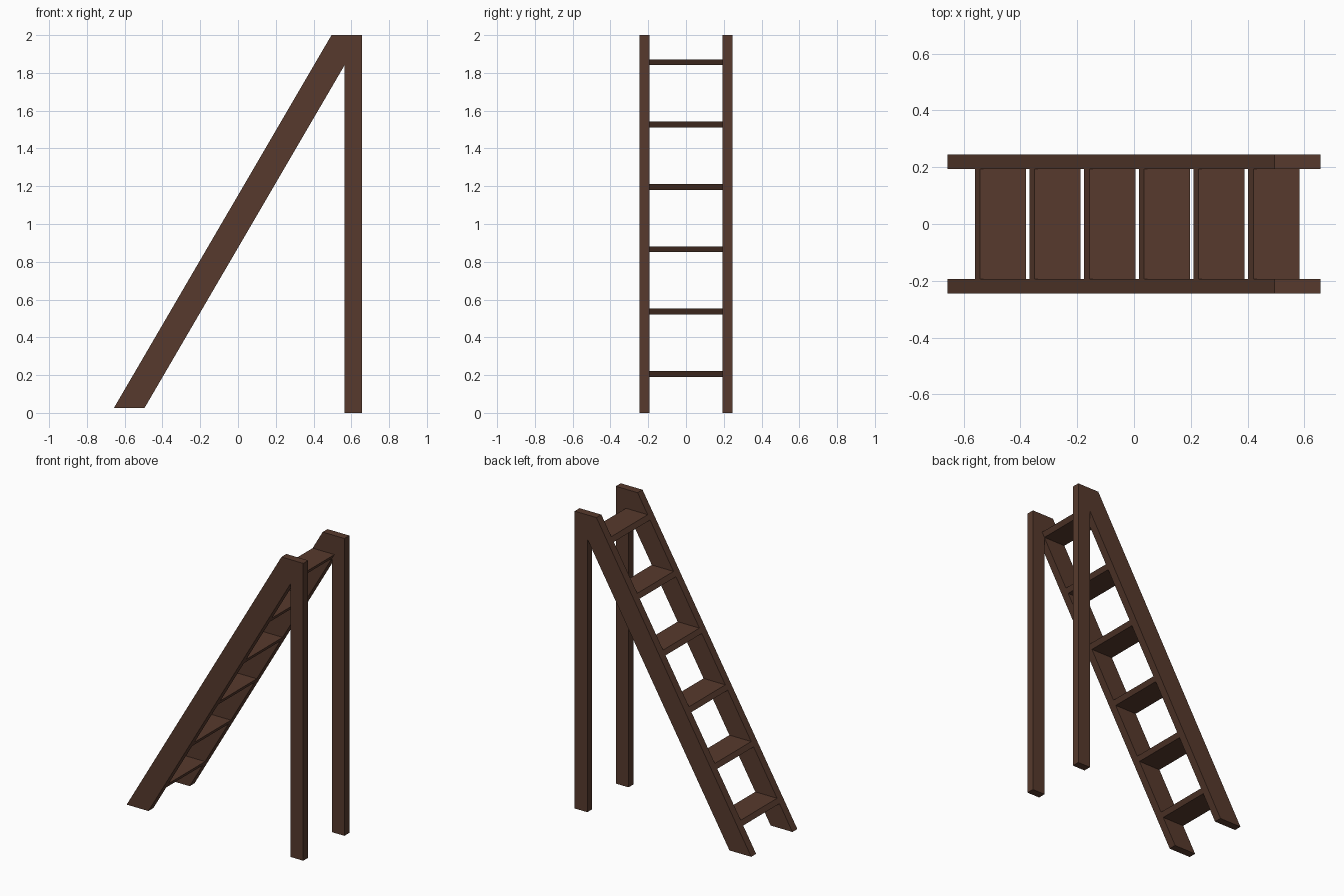
import bpy
import bmesh

if "Cube" in bpy.data.objects:
    bpy.data.objects.remove(bpy.data.objects["Cube"])

wood = bpy.data.materials.new("dark brown wood")
wood.diffuse_color = (0.095, 0.042, 0.026, 1)
wood.use_nodes = True
wood.node_tree.nodes["Principled BSDF"].inputs["Base Color"].default_value = wood.diffuse_color

HALF_W = 0.245      # outer half width (y)
INNER = 0.193       # inner face of the side frames
FOOT_Z = 0.026      # bottom of the sloped rail
SLOPE = (2.0 - FOOT_Z) / (0.495 + 0.657)


def extrude_profile(name, points, y0, y1):
    """Solid made from an x-z outline swept from y0 to y1."""
    bm = bmesh.new()
    face = bm.faces.new([bm.verts.new((x, y0, z)) for x, z in points])
    swept = bmesh.ops.extrude_face_region(bm, geom=[face])
    moved = [v for v in swept["geom"] if isinstance(v, bmesh.types.BMVert)]
    bmesh.ops.translate(bm, verts=moved, vec=(0, y1 - y0, 0))
    bmesh.ops.recalc_face_normals(bm, faces=bm.faces)
    mesh = bpy.data.meshes.new(name)
    bm.to_mesh(mesh)
    bm.free()
    mesh.materials.append(wood)
    obj = bpy.data.objects.new(name, mesh)
    bpy.context.collection.objects.link(obj)
    return obj


def front_x(z):
    return -0.657 + (z - FOOT_Z) / SLOPE


def back_x(z):
    return -0.495 + (z - FOOT_Z) / SLOPE


# Side frames: sloped rail and upright post in one outline
post_x = 0.563
crotch_z = FOOT_Z + (post_x + 0.495) * SLOPE
frame = [(-0.657, FOOT_Z), (-0.495, FOOT_Z), (post_x, crotch_z), (post_x, 0),
         (0.657, 0), (0.657, 2), (0.495, 2)]
extrude_profile("front_side_frame", frame, -HALF_W, -INNER)
extrude_profile("back_side_frame", frame, INNER, HALF_W)

# Treads: flat boards with ends cut to the slope of the rails
for i in range(6):
    z0 = 0.191 + i * 0.33
    z1 = z0 + 0.031
    tread = [(front_x(z0), z0), (back_x(z0), z0), (back_x(z1), z1), (front_x(z1), z1)]
    extrude_profile(f"tread_{i + 1}", tread, -INNER, INNER)
